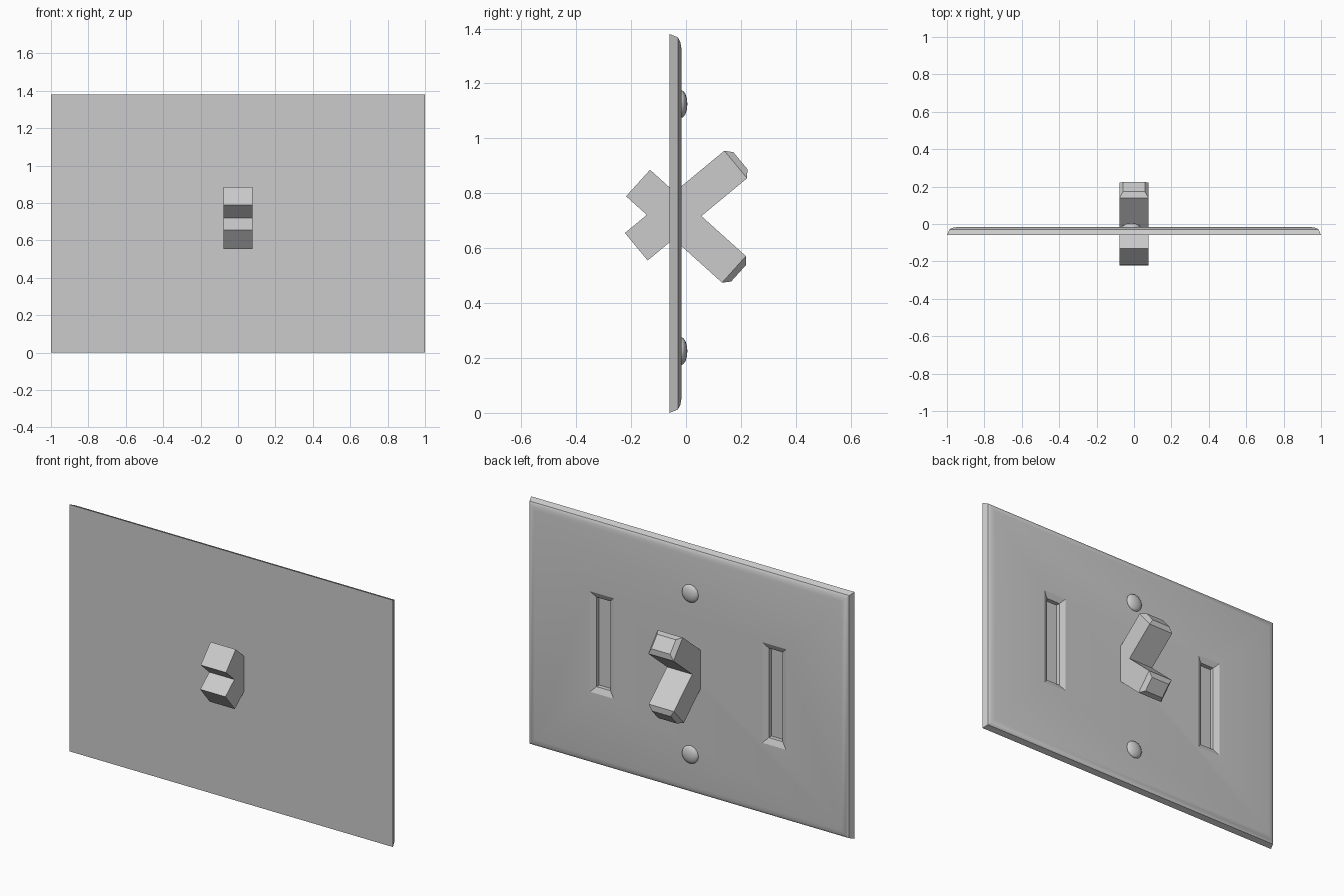
import bpy, bmesh, math
from mathutils import Matrix

if "Cube" in bpy.data.objects:
    bpy.data.objects.remove(bpy.data.objects["Cube"])


def loft(name, rings, matrix=Matrix()):
    """Loft rectangles stacked along y; each ring is (y, centre x, centre z, half x, half z)."""
    bm = bmesh.new()
    loops = [[bm.verts.new((cx + sx * hx, y, cz + sz * hz))
              for sx, sz in ((-1, -1), (1, -1), (1, 1), (-1, 1))]
             for y, cx, cz, hx, hz in rings]
    for a, b in zip(loops, loops[1:]):
        for i in range(4):
            j = (i + 1) % 4
            bm.faces.new((a[i], a[j], b[j], b[i]))
    bm.faces.new(loops[0])
    bm.faces.new(loops[-1])
    bm.transform(matrix)
    bmesh.ops.recalc_face_normals(bm, faces=bm.faces)
    mesh = bpy.data.meshes.new(name)
    bm.to_mesh(mesh)
    bm.free()
    obj = bpy.data.objects.new(name, mesh)
    bpy.context.collection.objects.link(obj)
    return obj


def activate(obj):
    bpy.ops.object.select_all(action='DESELECT')
    obj.select_set(True)
    bpy.context.view_layer.objects.active = obj


# Cover plate with a stepped, softened rim
MID = 0.69
plate = loft("cover_plate", [
    (-0.06, 0, MID, 1.0, 0.69),
    (-0.03, 0, MID, 0.988, 0.678),
    (-0.021, 0, MID, 0.972, 0.662),
    (-0.017, 0, MID, 0.95, 0.64),
])

# Two empty switch slots with sloping lips
for side in (-1, 1):
    x = side * 0.533
    cutter = loft("slot_cutter", [
        (-0.056, x, MID, 0.043, 0.25),
        (-0.032, x, MID, 0.043, 0.25),
        (-0.017, x, MID, 0.073, 0.281),
        (0.02, x, MID, 0.073, 0.281),
    ])
    cutter.hide_render = True
    mod = plate.modifiers.new("slot", 'BOOLEAN')
    mod.operation = 'DIFFERENCE'
    mod.solver = 'EXACT'
    mod.object = cutter
    activate(plate)
    bpy.ops.object.modifier_apply(modifier=mod.name)
    bpy.data.objects.remove(cutter)
activate(plate)
bpy.ops.object.shade_smooth_by_angle(angle=math.radians(25))

# Crossed toggle levers with tapered tips
for name, z, angle in (("toggle_up", 0.755, 39.6), ("toggle_down", 0.68, -42)):
    place = Matrix.Translation((0, 0, z)) @ Matrix.Rotation(math.radians(angle), 4, 'X')
    loft(name, [
        (-0.235, 0, 0, 0.078, 0.065),
        (0.235, 0, 0, 0.078, 0.065),
        (0.257, 0, 0, 0.058, 0.04),
    ], place)

# Domed screw heads
for name, z in (("lower_screw", 0.225), ("upper_screw", 1.125)):
    bpy.ops.mesh.primitive_uv_sphere_add(segments=12, ring_count=8, radius=1,
                                         location=(-0.015, -0.018, z),
                                         rotation=(math.pi / 2, 0, 0))
    screw = bpy.context.object
    screw.name = name
    screw.scale = (0.051, 0.051, 0.023)
    bpy.ops.object.shade_smooth_by_angle(angle=math.radians(40))
